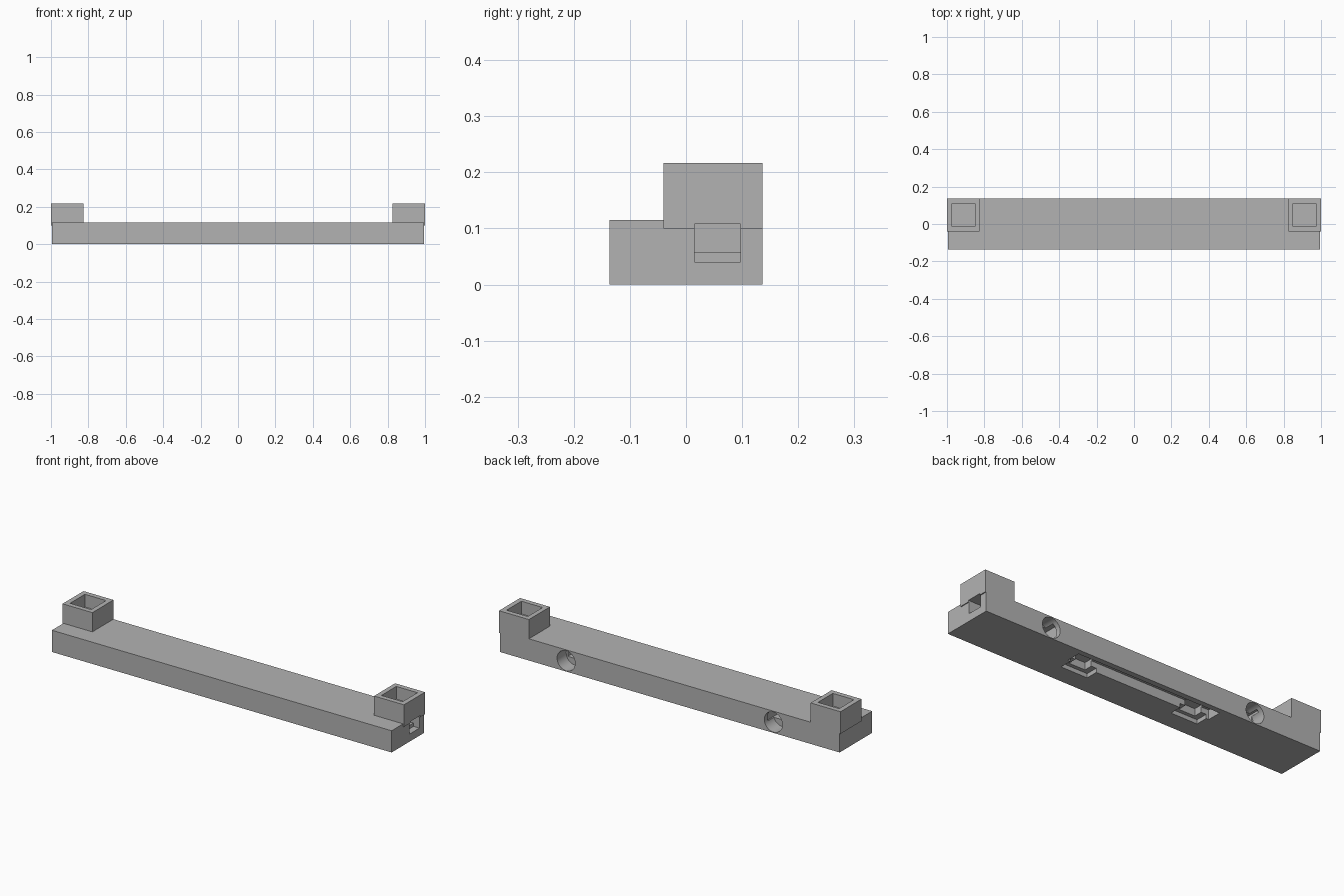
import bpy
import math

old = bpy.data.objects.get("Cube")
if old:
    bpy.data.objects.remove(old, do_unlink=True)

grey = bpy.data.materials.new("plain_grey")
grey.use_nodes = True
COLOUR = (0.45, 0.45, 0.45, 1)
grey.diffuse_color = COLOUR
grey.node_tree.nodes["Principled BSDF"].inputs["Base Color"].default_value = COLOUR


def box(name, x, y, z):
    """Box from (low, high) ranges on each axis."""
    bpy.ops.mesh.primitive_cube_add(size=1, location=[sum(r) / 2 for r in (x, y, z)])
    ob = bpy.context.object
    ob.name = name
    ob.scale = [abs(r[1] - r[0]) for r in (x, y, z)]
    bpy.ops.object.transform_apply(location=True, rotation=True, scale=True)
    ob.data.materials.append(grey)
    return ob


def side_box(name, side, x, y, z):
    return box(name, sorted(side * v for v in x), y, z)


def combine(target, tool, operation):
    """Apply a boolean and discard the tool."""
    mod = target.modifiers.new(operation, "BOOLEAN")
    mod.operation = operation
    mod.solver = "EXACT"
    mod.object = tool
    bpy.context.view_layer.objects.active = target
    bpy.ops.object.modifier_apply(modifier=mod.name)
    bpy.data.objects.remove(tool, do_unlink=True)


# Long bar with a socket block on each end, flush at the back
bar = box("mounting_bar", (-0.995, 0.995), (-0.136, 0.136), (0, 0.115))
for side in (-1, 1):
    combine(bar, side_box("socket", side, (0.825, 1.0), (-0.04, 0.136), (0.1, 0.217)), "UNION")

for side in (-1, 1):
    # Square opening in the socket top
    combine(bar, side_box("socket_opening", side, (0.85, 0.974), (-0.014, 0.11), (0.15, 0.3)),
            "DIFFERENCE")
    # Round hole in the back, leading to a square pocket
    combine(bar, side_box("pocket", side, (0.55, 0.65), (0.015, 0.11), (0.04, 0.1)), "DIFFERENCE")
    bpy.ops.mesh.primitive_cylinder_add(vertices=32, radius=0.053, depth=0.14,
                                        location=(side * 0.607, 0.13, 0.057),
                                        rotation=(math.pi / 2, 0, 0))
    combine(bar, bpy.context.object, "DIFFERENCE")

# Stepped window in one end
combine(bar, box("window", (0.96, 1.1), (0.015, 0.097), (0.04, 0.108)), "DIFFERENCE")
combine(bar, box("window_channel", (0.76, 0.97), (0.015, 0.097), (0.058, 0.108)), "DIFFERENCE")

# Underside slot with a stepped latch notch near each end
combine(bar, box("slot", (-0.42, 0.42), (0.03, 0.107), (-0.1, 0.05)), "DIFFERENCE")
for side in (-1, 1):
    combine(bar, side_box("notch", side, (0.25, 0.405), (-0.035, 0.04), (-0.1, 0.022)), "DIFFERENCE")
    combine(bar, side_box("notch_neck", side, (0.28, 0.375), (-0.015, 0.05), (-0.1, 0.06)),
            "DIFFERENCE")

bar.data.materials.clear()
bar.data.materials.append(grey)
for face in bar.data.polygons:
    face.material_index = 0
bpy.ops.object.select_all(action="DESELECT")
bar.select_set(True)
bpy.context.view_layer.objects.active = bar
bpy.ops.object.shade_smooth_by_angle(angle=math.radians(30))
